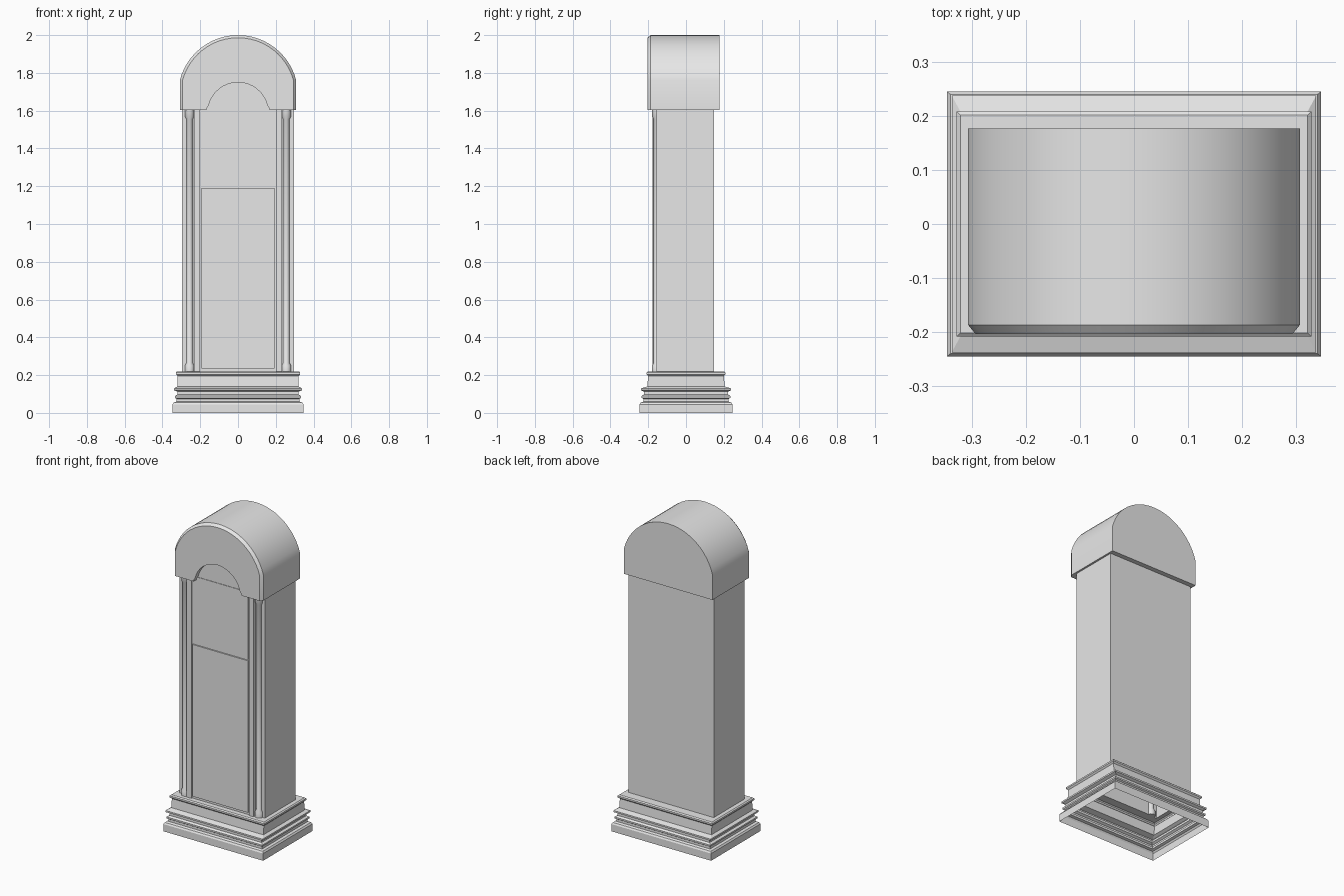
import bpy, bmesh, math

cube = bpy.data.objects.get("Cube")
if cube:
    bpy.data.objects.remove(cube, do_unlink=True)

grey = bpy.data.materials.new("plain_grey")
grey.use_nodes = True
grey.diffuse_color = (0.8, 0.8, 0.8, 1)
grey.node_tree.nodes["Principled BSDF"].inputs["Base Color"].default_value = (0.8, 0.8, 0.8, 1)


def loft(name, rings, start=True, end=True, smooth=False):
    """Skin a list of equally long closed rings, with optional end caps."""
    bm = bmesh.new()
    loops = [[bm.verts.new(p) for p in ring] for ring in rings]
    n = len(loops[0])
    for a, b in zip(loops, loops[1:]):
        for i in range(n):
            j = (i + 1) % n
            bm.faces.new((a[i], a[j], b[j], b[i]))
    if start:
        bm.faces.new(loops[0][::-1])
    if end:
        bm.faces.new(loops[-1])
    bmesh.ops.recalc_face_normals(bm, faces=bm.faces)
    mesh = bpy.data.meshes.new(name)
    bm.to_mesh(mesh)
    bm.free()
    obj = bpy.data.objects.new(name, mesh)
    bpy.context.collection.objects.link(obj)
    mesh.materials.append(grey)
    if smooth:
        smooth_shade(obj)
    return obj


def select(obj):
    bpy.ops.object.select_all(action='DESELECT')
    obj.select_set(True)
    bpy.context.view_layer.objects.active = obj


def smooth_shade(obj):
    select(obj)
    bpy.ops.object.shade_smooth_by_angle(angle=math.radians(30))


def rect(x0, x1, y0, y1, z):
    return [(x0, y0, z), (x1, y0, z), (x1, y1, z), (x0, y1, z)]


def box(name, x0, x1, y0, y1, z0, z1, bottom=True):
    return loft(name, [rect(x0, x1, y0, y1, z0), rect(x0, x1, y0, y1, z1)], start=bottom)


# Moulded base: hollow shell of half width, half depth, height
profile = [
    (0.347, 0.246, 0), (0.347, 0.246, 0.045), (0.34, 0.24, 0.055),
    (0.325, 0.225, 0.06), (0.325, 0.225, 0.074), (0.333, 0.235, 0.08),
    (0.333, 0.235, 0.09), (0.32, 0.222, 0.098), (0.32, 0.222, 0.112),
    (0.338, 0.238, 0.12), (0.338, 0.238, 0.13), (0.32, 0.205, 0.14),
    (0.32, 0.2, 0.195), (0.329, 0.209, 0.204), (0.329, 0.209, 0.214),
    (0.322, 0.202, 0.22),
]
rings = [rect(-x, x, -y, y, z) for x, y, z in profile]
rings.append(rect(-0.296, 0.296, -0.156, 0.147, 0.22))
loft("base_moulding", rings, start=False, end=False)

# Case, open underneath
box("case", -0.296, 0.296, -0.156, 0.147, 0.22, 1.62, bottom=False)

# Front frame posts and doors
for side, s in (("right", -1), ("left", 1)):
    xs = sorted((s * 0.2, s * 0.232))
    box(side + "_frame_post", *xs, -0.178, -0.15, 0.22, 1.62)
box("lower_door", -0.193, 0.193, -0.178, -0.15, 0.235, 1.19)
box("door_backing", -0.2, 0.2, -0.17, -0.15, 0.22, 1.62)
box("upper_door", -0.193, 0.193, -0.175, -0.15, 1.198, 1.62)

# Corner columns with bases and capitals
turned = [(0.025, 0.22), (0.025, 0.25), (0.017, 0.265), (0.017, 1.555), (0.025, 1.57), (0.025, 1.61)]
for side, s in (("right", -1), ("left", 1)):
    column = []
    for r, z in turned:
        column.append([(s * 0.256 + r * math.cos(a), -0.155 + r * math.sin(a), z)
                       for a in (math.tau * i / 16 for i in range(16))])
    loft(side + "_column", column, smooth=True)


# Arched hood with a chamfered front edge
def hood_ring(y, inset):
    radius, centre = 0.318 - inset, 1.682
    half = 0.308 - inset
    spring = math.acos(half / radius)
    ring = [(-half, y, 1.603), (half, y, 1.603)]
    for i in range(25):
        a = spring + (math.pi - 2 * spring) * i / 24
        ring.append((radius * math.cos(a), y, centre + radius * math.sin(a)))
    return ring


hood = loft("hood", [hood_ring(0.177, 0), hood_ring(-0.187, 0), hood_ring(-0.204, 0.014)])


# Arched opening cut in the front of the hood
def arch(y):
    ring = [(-0.166, y, 1.59), (-0.166, y, 1.61)]
    for i in range(17):
        a = math.radians(166 - 152 * i / 16)
        ring.append((0.16 * math.cos(a), y, 1.59 + 0.16 * math.sin(a)))
    return ring + [(0.166, y, 1.61), (0.166, y, 1.59)]


cutter = loft("arch_cutter", [arch(-0.3), arch(-0.172)])
cutter.hide_render = True
cut = hood.modifiers.new("arch_opening", 'BOOLEAN')
cut.operation = 'DIFFERENCE'
cut.solver = 'EXACT'
cut.object = cutter
select(hood)
bpy.ops.object.modifier_apply(modifier=cut.name)
bpy.data.objects.remove(cutter, do_unlink=True)
smooth_shade(hood)
